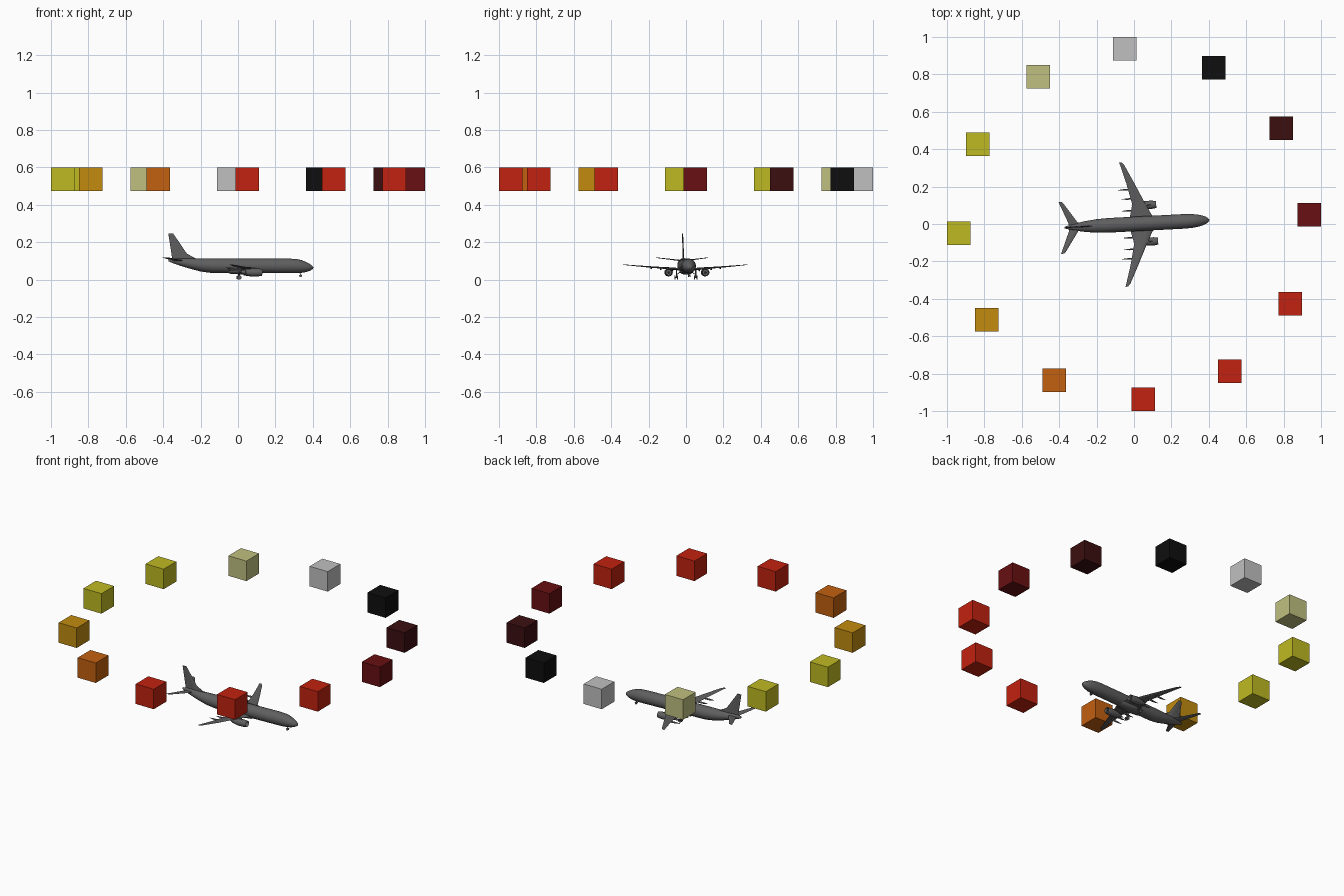
import bpy, bmesh
from math import cos, sin, tau, radians
from mathutils import Matrix, Vector

cube = bpy.data.objects.get("Cube")
if cube:
    bpy.data.objects.remove(cube, do_unlink=True)

HEADING = Matrix.Rotation(radians(3), 4, "Z")


def material(name, rgb):
    m = bpy.data.materials.new(name)
    m.use_nodes = True
    m.diffuse_color = (*rgb, 1)
    m.node_tree.nodes["Principled BSDF"].inputs["Base Color"].default_value = (*rgb, 1)
    return m


def finish(name, bm, mat, smooth=True, matrix=HEADING):
    bmesh.ops.recalc_face_normals(bm, faces=bm.faces)
    mesh = bpy.data.meshes.new(name)
    bm.to_mesh(mesh)
    bm.free()
    mesh.materials.append(mat)
    ob = bpy.data.objects.new(name, mesh)
    bpy.context.collection.objects.link(ob)
    ob.matrix_world = matrix
    if smooth:
        bpy.ops.object.select_all(action="DESELECT")
        ob.select_set(True)
        bpy.context.view_layer.objects.active = ob
        bpy.ops.object.shade_smooth_by_angle(angle=radians(40))
    return ob


def loft(name, rings, mat):
    """Skin closed rings of equal length and cap both ends."""
    bm = bmesh.new()
    rows = [[bm.verts.new(p) for p in ring] for ring in rings]
    for a, b in zip(rows, rows[1:]):
        for i in range(len(a)):
            j = (i + 1) % len(a)
            bm.faces.new((a[i], a[j], b[j], b[i]))
    bm.faces.new(rows[0])
    bm.faces.new(rows[-1])
    return finish(name, bm, mat)


def body(name, stations, mat, y=0.0, sides=24):
    """Round body along x; a station is x, centre height, half width, half height."""
    rings = [[(x, y + w * cos(tau * i / sides), z + h * sin(tau * i / sides))
              for i in range(sides)] for x, z, w, h in stations]
    return loft(name, rings, mat)


FOIL = [(0, 0), (.06, .6), (.3, 1), (.65, .65), (1, .06),
        (1, -.06), (.65, -.45), (.3, -.7), (.06, -.5)]


def blade(name, sections, mat, upright=False):
    """Aerofoil surface; a section is leading x, trailing x, span, offset, half thickness."""
    rings = []
    for lead, trail, span, off, t in sections:
        ring = []
        for u, v in FOIL:
            x = lead + (trail - lead) * u
            ring.append((x, off + v * t, span) if upright else (x, span, off + v * t))
        rings.append(ring)
    return loft(name, rings, mat)


def rod(name, a, b, radius, mat, sides=12):
    a, b = Vector(a), Vector(b)
    d = b - a
    bm = bmesh.new()
    turn = d.to_track_quat("Z", "Y").to_matrix().to_4x4()
    bmesh.ops.create_cone(bm, cap_ends=True, segments=sides, radius1=radius, radius2=radius,
                          depth=d.length, matrix=Matrix.Translation((a + b) / 2) @ turn)
    return finish(name, bm, mat)


grey = material("airliner grey", (.115, .115, .115))
red = material("red", (.54, .016, .005))
yellow = material("yellow", (.52, .49, .016))

# Fuselage
body("fuselage", [
    (-.372, .103, .004, .006), (-.35, .1, .011, .012), (-.31, .094, .02, .02),
    (-.26, .086, .029, .027), (-.2, .078, .036, .035), (-.14, .074, .039, .039),
    (.27, .073, .039, .039), (.31, .072, .037, .038), (.34, .07, .033, .034),
    (.365, .067, .027, .027), (.385, .065, .019, .018), (.397, .064, .011, .01),
    (.403, .064, .003, .003)], grey, sides=32)
body("wing_fairing", [(-.08, .05, .008, .006), (-.04, .047, .03, .016),
                      (.03, .045, .037, .019), (.1, .047, .032, .016),
                      (.15, .05, .008, .006)], grey)

# Upright fin with its dorsal fillet
blade("fin", [(-.25, -.352, .095, 0, .006), (-.268, -.355, .13, 0, .005),
              (-.347, -.373, .246, 0, .003)], grey, upright=True)
blade("dorsal_fillet", [(-.2, -.3, .1, 0, .004), (-.27, -.29, .136, 0, .003)],
      grey, upright=True)

for s, side in ((1, "left"), (-1, "right")):
    # Wing and tailplane
    blade(side + "_wing", [
        (.115, -.022, 0, .052, .009), (.1, -.02, s * .038, .054, .008),
        (.066, -.004, s * .105, .06, .006), (.012, -.03, s * .22, .069, .004),
        (-.036, -.058, s * .318, .078, .002), (-.05, -.063, s * .333, .079, .001)], grey)
    blade(side + "_tailplane", [
        (-.285, -.348, 0, .1, .005), (-.298, -.349, s * .02, .102, .004),
        (-.374, -.395, s * .133, .116, .002), (-.382, -.397, s * .139, .117, .001)], grey)

    # Flap track fairings
    for n, (x, y, z) in enumerate(((-.03, .072, .05), (-.03, .135, .056), (-.045, .185, .061))):
        body(f"{side}_flap_fairing_{n + 1}", [
            (x - .03, z + .002, .001, .001), (x, z, .004, .005),
            (x + .035, z, .004, .006), (x + .06, z + .004, .001, .001)],
            grey, y=s * y, sides=10)

    # Engine with hollow intake, cone and pylon
    y = s * .098
    body(side + "_engine", [
        (.012, .041, .009, .009), (.035, .04, .013, .013), (.036, .039, .017, .017),
        (.07, .038, .022, .021), (.1, .038, .022, .021), (.12, .038, .019, .019),
        (.124, .038, .018, .018), (.12, .038, .016, .016), (.105, .038, .016, .016)],
        grey, y=y)
    body(side + "_intake_cone", [(.104, .038, .006, .006), (.116, .038, .001, .001)],
         grey, y=y, sides=12)
    body(side + "_exhaust_cone", [(-.008, .042, .001, .001), (.014, .041, .006, .006)],
         grey, y=y, sides=12)
    blade(side + "_pylon", [(.105, .01, .055, y, .003), (.08, -.01, .066, y, .003)],
          grey, upright=True)

    # Main landing gear
    g = s * .052
    rod(side + "_main_strut", (.005, g, .011), (.005, g, .056), .003, grey)
    rod(side + "_main_brace", (.005, g, .025), (.005, s * .025, .045), .002, grey)
    rod(side + "_main_axle", (.005, g - .009, .011), (.005, g + .009, .011), .002, grey)
    for k in (-1, 1):
        rod(f"{side}_main_wheel_{'inner' if k * s < 0 else 'outer'}",
            (.005, g + k * .004, .011), (.005, g + k * .009, .011), .011, grey, 18)

    # Nose wheels
    rod(side + "_nose_wheel", (.335, s * .002, .02), (.335, s * .006, .02), .007, grey, 16)

rod("nose_strut", (.335, 0, .02), (.33, 0, .045), .002, grey)

# Ring of coloured blocks, anticlockwise from the nose
blocks = [
    ("dark red", material("dark red", (.138, .005, .006))),
    ("maroon", material("maroon", (.045, .0045, .005))),
    ("black", material("black", (.0045, .0045, .005))),
    ("silver", material("silver", (.53, .53, .53))),
    ("khaki", material("khaki", (.53, .53, .22))),
    ("yellow", yellow), ("yellow", yellow),
    ("mustard", material("mustard", (.54, .26, .005))),
    ("orange", material("orange", (.54, .117, .005))),
    ("red", red), ("red", red), ("red", red)]
for i, (name, mat) in enumerate(blocks):
    a = radians(3 + 30 * i)
    bm = bmesh.new()
    bmesh.ops.create_cube(bm, size=.126)
    finish(f"{name} block {i + 1}", bm, mat, smooth=False,
           matrix=Matrix.Translation((.938 * cos(a), .938 * sin(a), .537)))
